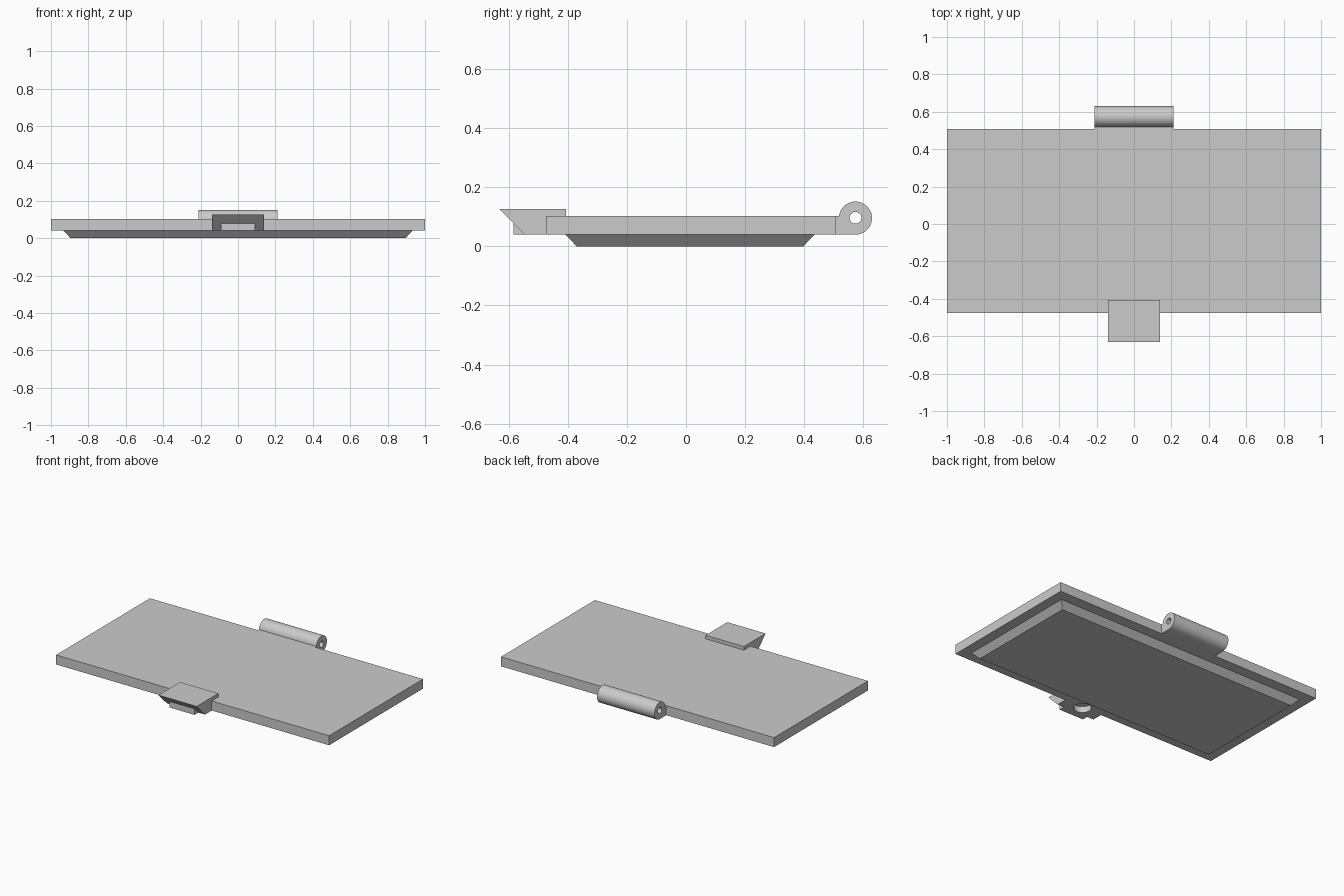
import bpy, bmesh
from math import cos, sin, radians

cube = bpy.data.objects.get("Cube")
if cube:
    bpy.data.objects.remove(cube, do_unlink=True)

grey = bpy.data.materials.new("light_grey")
grey.use_nodes = True
colour = (0.6, 0.6, 0.6, 1)
grey.diffuse_color = colour
grey.node_tree.nodes["Principled BSDF"].inputs["Base Color"].default_value = colour


def finish(name, bm):
    bmesh.ops.recalc_face_normals(bm, faces=bm.faces)
    mesh = bpy.data.meshes.new(name)
    bm.to_mesh(mesh)
    bm.free()
    mesh.materials.append(grey)
    obj = bpy.data.objects.new(name, mesh)
    bpy.context.collection.objects.link(obj)
    return obj


def prism(name, profile, half_width):
    """Extrude a (y, z) profile symmetrically along x."""
    bm = bmesh.new()
    face = bm.faces.new([bm.verts.new((-half_width, y, z)) for y, z in profile])
    new = bmesh.ops.extrude_face_region(bm, geom=[face])["geom"]
    verts = [v for v in new if isinstance(v, bmesh.types.BMVert)]
    bmesh.ops.translate(bm, verts=verts, vec=(2 * half_width, 0, 0))
    return finish(name, bm)


def circle(y, z, r, start, end, steps):
    angles = [radians(start + (end - start) * i / steps) for i in range(steps + 1)]
    return [(y + r * cos(a), z + r * sin(a)) for a in angles]


def activate(obj):
    bpy.ops.object.select_all(action="DESELECT")
    obj.select_set(True)
    bpy.context.view_layer.objects.active = obj


def cut(obj, cutter):
    mod = obj.modifiers.new("hole", "BOOLEAN")
    mod.operation = "DIFFERENCE"
    mod.solver = "EXACT"
    mod.object = cutter
    activate(obj)
    bpy.ops.object.modifier_apply(modifier=mod.name)
    bpy.ops.object.shade_smooth_by_angle(angle=radians(30))


base, top = 0.04, 0.103
front, back = -0.475, 0.507

# Lid plate
plate = prism("lid_plate", [(front, base), (back, base), (back, top), (front, top)], 1.0)

# Tapered plug under the plate
bm = bmesh.new()
rings = []
for x, y0, y1, z in ((0.895, -0.37, 0.397, 0), (0.933, -0.408, 0.435, base)):
    rings.append([bm.verts.new(p) for p in ((-x, y0, z), (x, y0, z), (x, y1, z), (-x, y1, z))])
low, high = rings
bm.faces.new(low)
bm.faces.new(high)
for i in range(4):
    j = (i + 1) % 4
    bm.faces.new((low[i], low[j], high[j], high[i]))
finish("tapered_plug", bm)

# Latch with an undercut front, resting over the plate edge
latch = prism("latch", [(-0.632, 0.127), (-0.545, base), (front, base),
                        (front, top), (-0.406, top), (-0.406, 0.127)], 0.14)
prism("latch_tab", [(-0.585, base), (-0.545, base), (-0.585, 0.08)], 0.091)

# Hinge barrel with its connecting block
hinge_y, hinge_z, hinge_r = 0.574, 0.096, 0.056
hinge = prism("hinge_barrel", [(back, base)]
              + circle(hinge_y, hinge_z, hinge_r, -90, 173, 40) + [(back, top)], 0.21)
pin = prism("pin_cutter", circle(hinge_y, 0.097, 0.02, 0, 360, 32)[:-1], 0.3)
cut(hinge, pin)

# Round blind hole in the underside, across plate and latch
bm = bmesh.new()
bmesh.ops.create_cone(bm, cap_ends=True, segments=40, radius1=0.054, radius2=0.054, depth=0.08)
bmesh.ops.translate(bm, verts=bm.verts, vec=(0, -0.482, base))
socket = finish("socket_cutter", bm)
for part in (plate, latch):
    cut(part, socket)

for helper in (pin, socket):
    bpy.data.objects.remove(helper, do_unlink=True)
